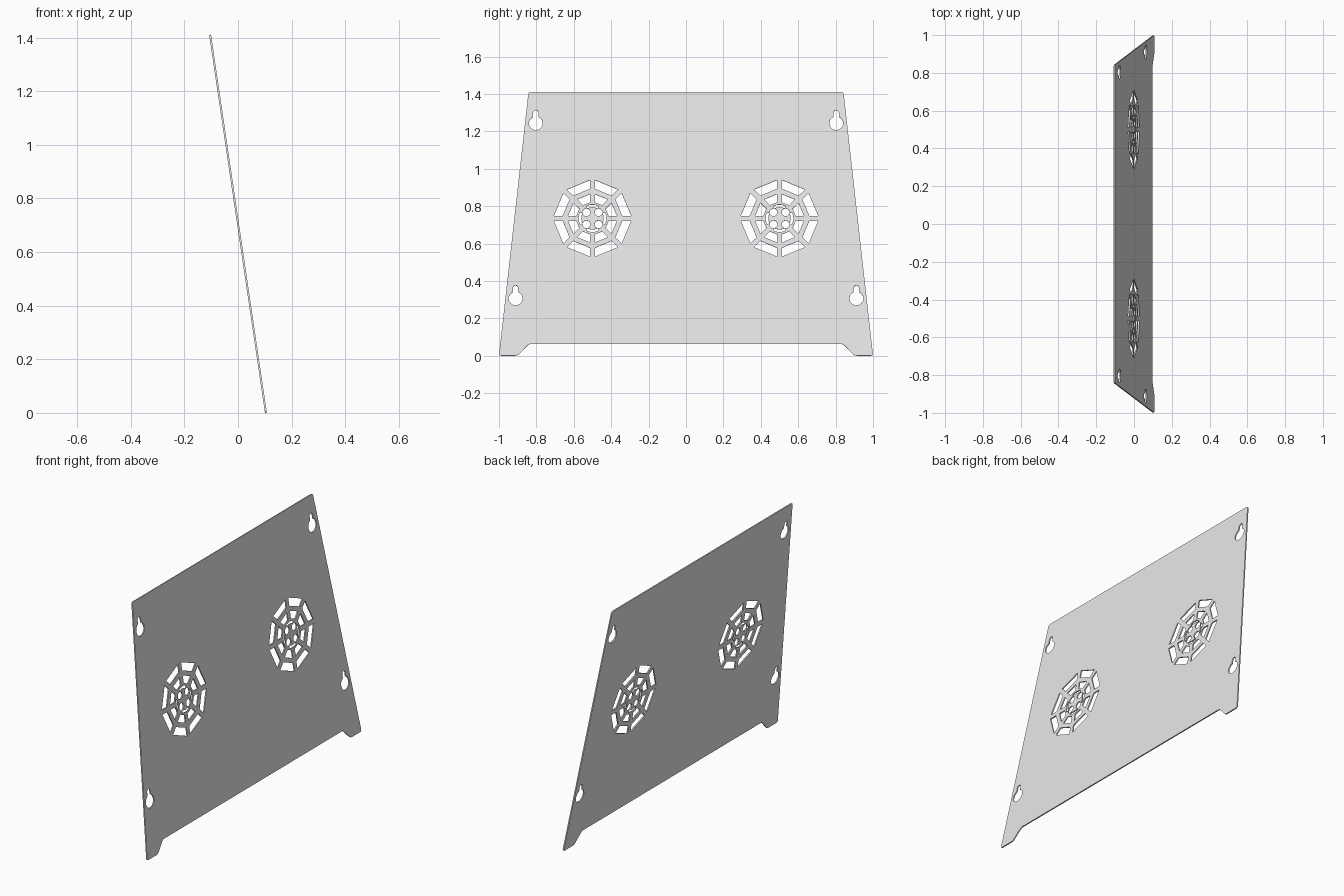
import bpy
from math import sin, cos, pi, radians
from mathutils import Matrix, Vector

cube = bpy.data.objects.get("Cube")
if cube:
    bpy.data.objects.remove(cube, do_unlink=True)

TILT = radians(8.4)
LENGTH = 1.425        # height along the slope
THICK = 0.007

curve = bpy.data.curves.new("panel_profile", 'CURVE')
curve.dimensions = '2D'
curve.fill_mode = 'BOTH'
curve.extrude = THICK / 2


def add_loop(points):
    """Add one closed outline; inner outlines become holes."""
    spline = curve.splines.new('POLY')
    spline.points.add(len(points) - 1)
    for p, co in zip(spline.points, points):
        p.co = (co[0], co[1], 0, 1)
    spline.use_cyclic_u = True


def arc(cx, cy, r, start, end, steps):
    return [(cx + r * cos(start + (end - start) * i / steps),
             cy + r * sin(start + (end - start) * i / steps)) for i in range(steps + 1)]


def rounded(points, r, steps=4):
    """Round every corner with a short quadratic curve."""
    out = []
    for i, p in enumerate(points):
        p = Vector(p)
        a = p + (Vector(points[i - 1]) - p).normalized() * r
        b = p + (Vector(points[(i + 1) % len(points)]) - p).normalized() * r
        for k in range(steps + 1):
            t = k / steps
            out.append(a * (1 - t) ** 2 + p * 2 * t * (1 - t) + b * t ** 2)
    return out


def keyhole(cx, cy, r=0.037, slot=0.014, top=0.056):
    gap = math_gap = pi / 8
    body = arc(cx, cy, r, pi / 2 + gap, 2.5 * pi - math_gap, 28)
    add_loop(body + arc(cx, cy + top, slot, 0, pi, 8))


def grille_ring(cx, cy, outer, inner, bar):
    """Eight straight-sided openings separated by radial bars of even width."""
    step = pi / 4
    for k in range(8):
        def corner(r, side):
            # intersection of the octagon edge with the offset spoke
            mid = step * (k + 0.5)
            apothem = r * cos(step / 2)
            half = apothem * math_tan - bar / 2 / cos(step / 2)
            n = Vector((cos(mid), sin(mid)))
            t = Vector((-sin(mid), cos(mid)))
            return Vector((cx, cy)) + n * apothem + t * half * side
        math_tan = sin(step / 2) / cos(step / 2)
        add_loop([corner(outer, -1), corner(outer, 1), corner(inner, 1), corner(inner, -1)])


# Panel outline with two feet
right = [(0.84, 0.063), (0.90, 0), (1.0, 0), (0.842, LENGTH)]
add_loop(rounded(right + [(-x, y) for x, y in reversed(right)], 0.012))

for side in (-1, 1):
    # Hanging keyholes
    keyhole(side * 0.803, 1.256)
    keyhole(side * 0.911, 0.309)
    # Fan grilles
    cx, cy = side * 0.5, 0.742
    grille_ring(cx, cy, 0.212, 0.165, 0.027)
    grille_ring(cx, cy, 0.136, 0.092, 0.027)
    for k in range(4):
        axis = k * pi / 2
        spread = radians(27)
        add_loop(arc(cx, cy, 0.074, axis - spread, axis + spread, 8)
                 + arc(cx, cy, 0.060, axis + spread, axis - spread, 8))
        diag = axis + pi / 4
        add_loop(arc(cx + 0.046 * cos(diag), cy + 0.046 * sin(diag), 0.021, 0, 2 * pi * 15 / 16, 15))

# Turn the profile into a mesh panel
temp = bpy.data.objects.new("profile_helper", curve)
bpy.context.collection.objects.link(temp)
bpy.context.view_layer.update()
mesh = bpy.data.meshes.new_from_object(temp.evaluated_get(bpy.context.evaluated_depsgraph_get()))
bpy.data.objects.remove(temp, do_unlink=True)
panel = bpy.data.objects.new("vented_panel", mesh)
bpy.context.collection.objects.link(panel)
for poly in mesh.polygons:
    poly.use_smooth = False

# Lean the panel back
s, c = sin(TILT), cos(TILT)
panel.matrix_world = Matrix(((0, -s, c, LENGTH / 2 * s),
                             (1, 0, 0, 0),
                             (0, c, s, THICK / 2 * s),
                             (0, 0, 0, 1)))

# Plain grey finish
grey = bpy.data.materials.new("light_grey")
grey.use_nodes = True
colour = (0.8, 0.8, 0.8, 1)
grey.diffuse_color = colour
grey.node_tree.nodes["Principled BSDF"].inputs["Base Color"].default_value = colour
mesh.materials.clear()
mesh.materials.append(grey)
